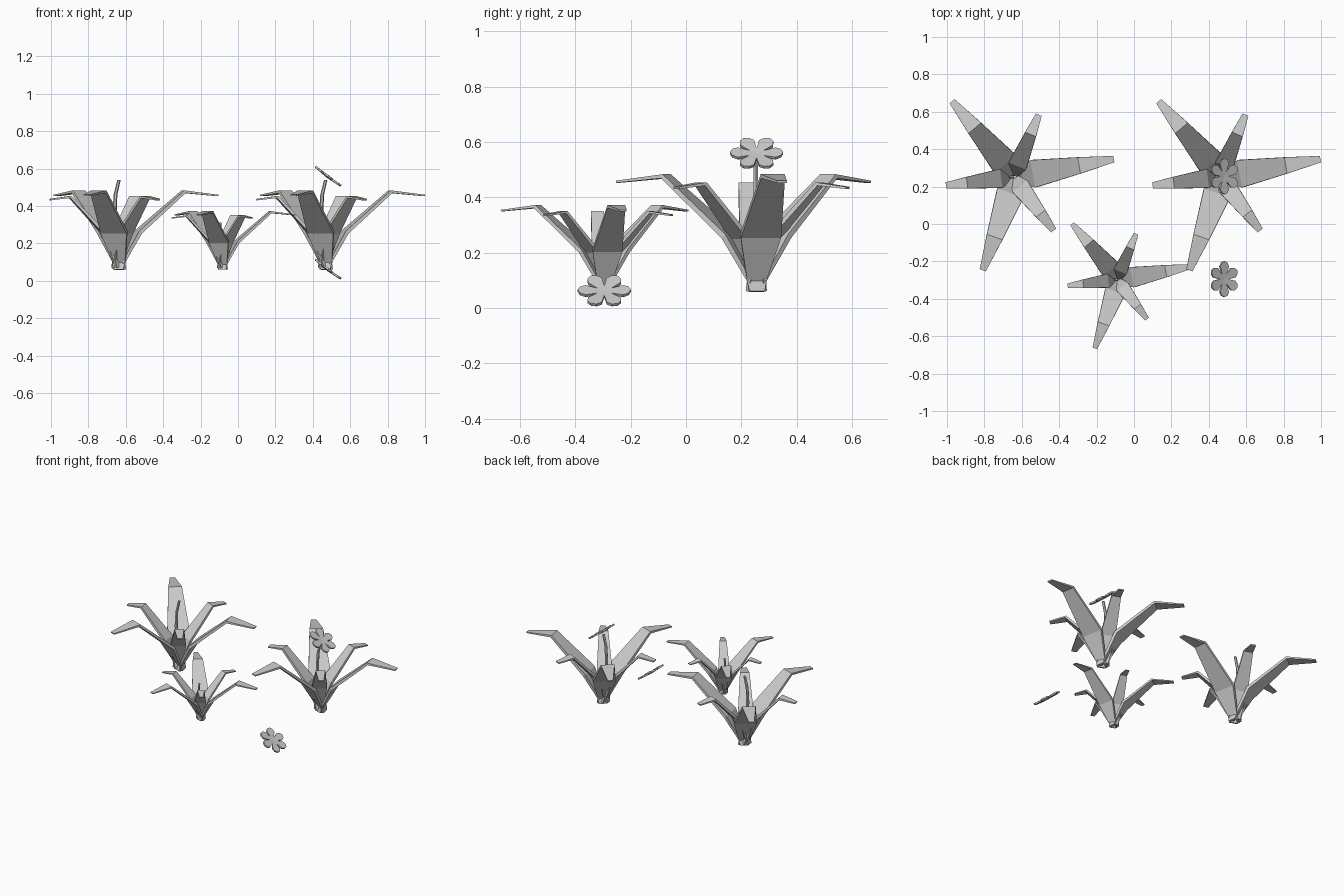
import bpy, bmesh, math
from mathutils import Vector, Matrix

if "Cube" in bpy.data.objects:
    bpy.data.objects.remove(bpy.data.objects["Cube"])

# leaf profiles: (radius, height above foot, width, thickness)
LONG = [(.022, .0, .055, .014), (.014, .04, .07, .016), (.098, .20, .148, .02),
        (.345, .416, .088, .016), (.53, .396, .035, .008)]
SHORT = [(.022, .01, .035, .012), (.014, .05, .05, .014), (.07, .195, .10, .018),
         (.25, .388, .062, .014), (.36, .374, .034, .008)]


def make_object(name, bm):
    bmesh.ops.recalc_face_normals(bm, faces=bm.faces)
    mesh = bpy.data.meshes.new(name)
    bm.to_mesh(mesh)
    bm.free()
    ob = bpy.data.objects.new(name, mesh)
    bpy.context.collection.objects.link(ob)
    return ob


def loft(bm, rings):
    # closed solid through rings with equal point counts
    rows = [[bm.verts.new(p) for p in ring] for ring in rings]
    n = len(rows[0])
    for a, b in zip(rows, rows[1:]):
        for i in range(n):
            j = (i + 1) % n
            bm.faces.new((a[i], a[j], b[j], b[i]))
    bm.faces.new(rows[0][::-1])
    bm.faces.new(rows[-1])


def leaf(bm, profile, angle, center, scale):
    turn = Matrix.Rotation(angle, 3, 'Z')
    rings = []
    for i, (r, z, w, t) in enumerate(profile):
        a = profile[max(i - 1, 0)]
        b = profile[min(i + 1, len(profile) - 1)]
        d = Vector((b[0] - a[0], 0, b[1] - a[1])).normalized()
        nrm = Vector((-d.z, 0, d.x)) * (t / 2)
        c, side = Vector((r, 0, z)), Vector((0, w / 2, 0))
        ring = [c - side - nrm, c + side - nrm, c + side + nrm, c - side + nrm]
        rings.append([center + scale * (turn @ p) for p in ring])
    loft(bm, rings)


def plant(name, x, y, scale, stem):
    c = Vector((x, y, .06))
    # three long outer and three short inner leaves
    for kind, profile, start, shift in (("long", LONG, 10.3, 0), ("short", SHORT, 67.3, -.018)):
        bm = bmesh.new()
        for k in range(3):
            leaf(bm, profile, math.radians(start + 120 * k),
                 c + Vector((shift * scale, 0, 0)), scale)
        make_object(f"{name}_{kind}_leaves", bm)
    # bent stem
    bm = bmesh.new()
    rings = []
    for dx, z, r in stem:
        rings.append([c + scale * Vector((dx + r * math.cos(k * math.pi / 3),
                                          r * math.sin(k * math.pi / 3), z)) for k in range(6)])
    loft(bm, rings)
    make_object(f"{name}_stem", bm)


def flower(name, loc):
    # six blunt petals, tilted towards +x
    tilt = Matrix.Translation(loc) @ Matrix.Rotation(math.radians(37), 4, 'Y')
    outline = [(.0, .008), (.03, .016), (.068, .029), (.088, .019), (.096, .0)]
    outline += [(r, -w) for r, w in outline[-2::-1]]
    bm = bmesh.new()
    for k in range(6):
        m = tilt @ Matrix.Rotation(math.radians(90 + 60 * k), 4, 'Z')
        loft(bm, [[m @ Vector((r, w, h + .06 * r)) for r, w in outline] for h in (-.007, .004)])
    make_object(name, bm)


TALL = [(-.015, .06, .011), (-.03, .30, .011), (-.025, .40, .010), (-.006, .48, .009)]
LOW = [(-.015, .06, .011), (-.03, .24, .011), (-.022, .34, .009)]
plant("back_left_plant", -.63, .252, 1.0, TALL)
plant("back_right_plant", .475, .252, 1.0, TALL)
plant("small_front_plant", -.078, -.297, .737, LOW)
flower("blossom", (.48, .255, .556))
flower("fallen_blossom", (.48, -.295, .059))
